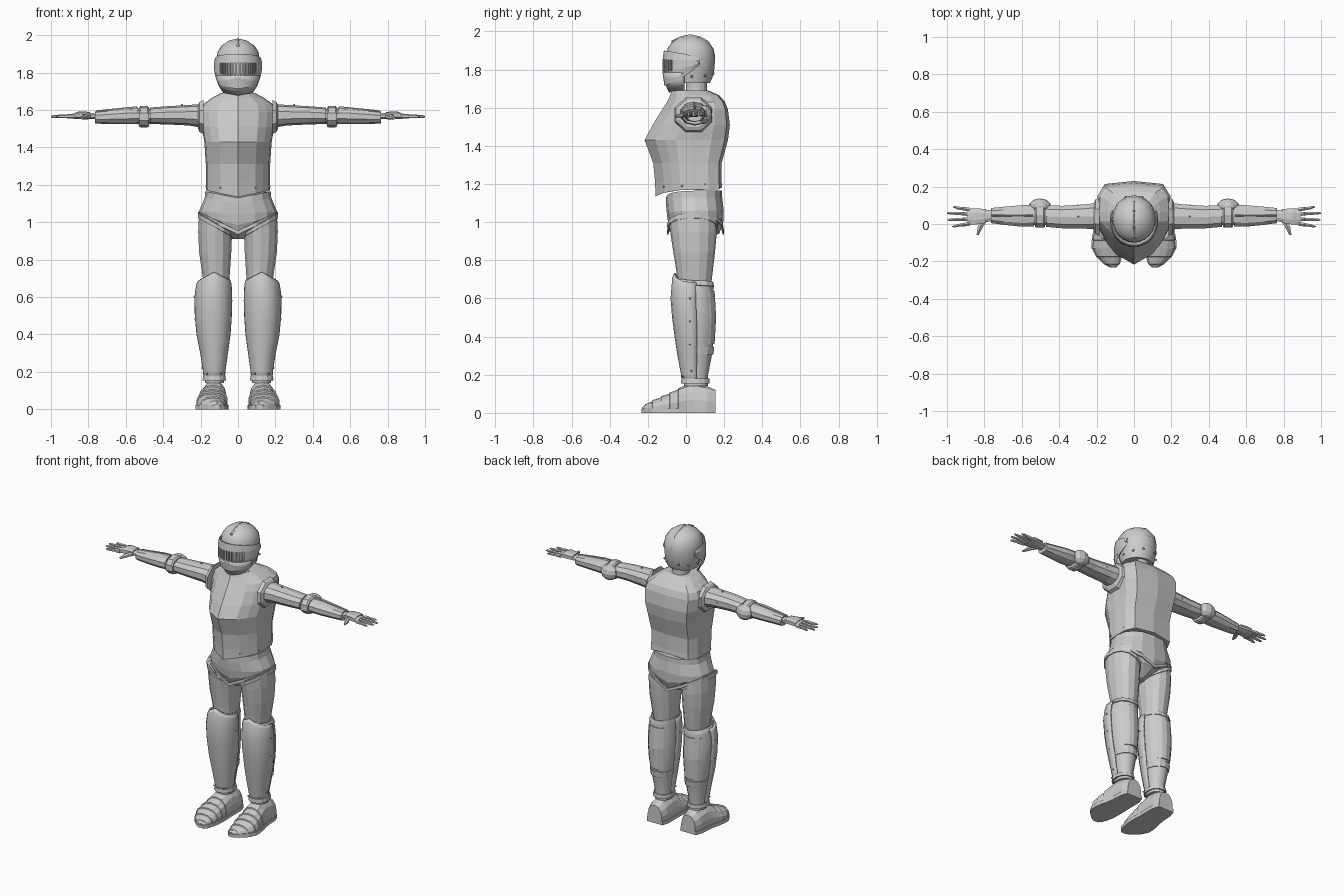
import bpy, bmesh
from math import sin, cos, pi, radians
from mathutils import Vector, Matrix


def finish(name, bm, mirror=False, thick=0, smooth=0):
    bmesh.ops.recalc_face_normals(bm, faces=bm.faces)
    me = bpy.data.meshes.new(name)
    bm.to_mesh(me)
    bm.free()
    ob = bpy.data.objects.new(name, me)
    bpy.context.collection.objects.link(ob)
    if smooth:
        bpy.ops.object.select_all(action='DESELECT')
        ob.select_set(True)
        bpy.context.view_layer.objects.active = ob
        bpy.ops.object.shade_smooth_by_angle(angle=radians(smooth))
    if thick:
        s = ob.modifiers.new("thickness", 'SOLIDIFY')
        s.thickness = thick
    if mirror:
        ob.modifiers.new("mirror", 'MIRROR')
    return ob


def arc(n, a0=-90, a1=270, p=1.0):
    """Unit section; p < 1 makes it boxier. A full turn is left open at the end."""
    k = n if a1 - a0 >= 360 else n - 1
    pw = lambda c: (1 if c > 0 else -1) * abs(c) ** p
    an = [radians(a0 + (a1 - a0) * i / k) for i in range(n)]
    return [(pw(cos(a)), pw(sin(a))) for a in an]


def loft(name, rings, sec, order=(0, 1, 2), closed=True, caps=True, **kw):
    """Ring: w, centre u, radius u, v low, v high, tilt, front-centre lift, back-centre lift."""
    bm = bmesh.new()
    loops = []
    for w, cu, ru, lo, hi, *ex in rings:
        tilt, cf, cb = (ex + [0, 0, 0])[:3]
        row = []
        for u, v in sec:
            ww = w + tilt * u + (cf if v < 0 else cb) * (1 - abs(u))
            p = (cu + ru * u, (lo + hi) / 2 + v * (hi - lo) / 2, ww)
            row.append(bm.verts.new([p[i] for i in order]))
        loops.append(row)
    n = len(sec)
    for a, b in zip(loops, loops[1:]):
        for i in range(n if closed else n - 1):
            j = (i + 1) % n
            bm.faces.new((a[i], a[j], b[j], b[i]))
    if caps and closed:
        bm.faces.new(loops[0])
        bm.faces.new(loops[-1])
    return finish(name, bm, **kw)


def rivets(name, points, r=.006):
    bm = bmesh.new()
    for p in points:
        bmesh.ops.create_icosphere(bm, subdivisions=1, radius=r, matrix=Matrix.Translation(p))
    return finish(name, bm, mirror=True)


ALONG_X, ALONG_Y = (2, 0, 1), (0, 2, 1)

# Breastplate and backplate with keeled front, flat back
half = [(.55, -.74), (.78, -.5), (.96, -.25), (1, .1), (.97, .6), (.8, .92)]
chest = [(0, -1)] + half + [(0, 1)] + [(-x, y) for x, y in reversed(half)]
loft("cuirass", [(1.17, 0, .172, -.16, .19, 0, -.035, .015), (1.21, 0, .172, -.162, .187),
                 (1.31, 0, .172, -.172, .187), (1.43, 0, .18, -.217, .22),
                 (1.51, 0, .195, -.175, .23), (1.59, 0, .20, -.125, .22),
                 (1.63, 0, .187, -.1, .205), (1.665, 0, .14, -.083, .175),
                 (1.69, 0, .092, -.075, .12)], chest)

# Fauld / hip armour cut away for the legs
hip = arc(16, p=.85)
loft("hip_plate", [(1.165, 0, .175, -.105, .19, 0, -.035, 0), (1.13, 0, .178, -.105, .19, 0, -.035, 0),
                   (1.06, 0, .208, -.1, .198, 0, -.02, 0), (1.035, 0, .208, -.092, .195, 0, -.05, -.04),
                   (.99, 0, .13, -.075, .175, 0, -.05, -.05), (.91, 0, .03, -.03, .09)], hip)
loft("hip_rim", [(1.055, 0, .214, -.1, .2, 0, -.1, -.1), (1.035, 0, .214, -.1, .2, 0, -.1, -.1)],
     hip, caps=False, thick=.008)

# Neck
rnd = arc(16)
loft("neck", [(1.65, 0, .058, -.01, .115), (1.70, 0, .054, 0, .11), (1.78, 0, .054, 0, .11)], rnd)

# Helmet skull, chin guard and slotted visor
loft("helmet_skull", [(1.73, 0, .098, -.06, .125), (1.775, 0, .108, -.09, .146), (1.86, 0, .117, -.1, .153),
                      (1.91, 0, .11, -.098, .145), (1.945, 0, .087, -.072, .118),
                      (1.97, 0, .05, -.03, .075), (1.98, 0, .012, .01, .033)], arc(24), smooth=40)
loft("helmet_comb", [(-.075, 0, .009, 1.93, 1.952), (-.03, 0, .009, 1.95, 1.975), (.02, 0, .009, 1.96, 1.985),
                     (.075, 0, .009, 1.95, 1.974), (.12, 0, .009, 1.92, 1.948), (.152, 0, .009, 1.85, 1.88)],
     arc(6), ALONG_Y)
loft("chin_guard", [(1.695, 0, .075, -.083, .07, 0, -.015, .04), (1.735, 0, .1, -.108, .09),
                    (1.785, 0, .115, -.118, .1)], arc(15, 180, 360), closed=False, thick=.006, smooth=40)
bm = bmesh.new()
front, pivot, swell = [1.9, 1.852, 1.785, 1.715], [1.862, 1.85, 1.835, 1.822], [.95, 1, 1, .93]
cols, grid = 57, []
for r in range(4):
    row = []
    for i in range(cols + 1):
        a = radians(-112 + 224 * i / cols)
        t = (abs(a) / radians(112)) ** 2
        row.append(bm.verts.new((.129 * swell[r] * sin(a), .02 - .143 * swell[r] * cos(a),
                                 front[r] + (pivot[r] - front[r]) * t)))
    grid.append(row)
for r in range(3):
    for i in range(cols):
        if r == 1 and i % 2 == 0 and abs(i - cols // 2) < 13:
            continue
        bm.faces.new((grid[r][i], grid[r][i + 1], grid[r + 1][i + 1], grid[r + 1][i]))
finish("visor", bm, thick=.006)
rivets("helmet_rivets", [(.119, .06, 1.842), (.108, .03, 1.765), (.09, .1, 1.77), (.045, .143, 1.78)], .008)

# Arms: shoulder ring, upper arm, forearm, elbow guard
oct8 = arc(8, -67.5, 292.5)
arm = arc(10, p=.9)
loft("shoulder_ring", [(.185, .04, .108, 1.465, 1.66), (.205, .04, .1, 1.475, 1.65), (.214, .04, .08, 1.495, 1.635)],
     oct8, ALONG_X, mirror=True)
loft("upper_arm", [(.19, .042, .075, 1.505, 1.632), (.26, .04, .068, 1.517, 1.627), (.38, .037, .063, 1.523, 1.62),
                   (.47, .042, .06, 1.525, 1.613)], arm, ALONG_X, mirror=True)
loft("elbow_joint", [(.46, .045, .053, 1.53, 1.605), (.55, .045, .053, 1.53, 1.605)], arm, ALONG_X, mirror=True)
loft("elbow_band", [(.476, .047, .066, 1.513, 1.612), (.485, .047, .07, 1.507, 1.622),
                    (.521, .047, .07, 1.507, 1.622), (.53, .047, .066, 1.513, 1.612)], arm, ALONG_X, mirror=True)
bm = bmesh.new()
bmesh.ops.create_uvsphere(bm, u_segments=10, v_segments=6, radius=1,
                          matrix=Matrix.Translation((.503, .095, 1.565)) @ Matrix.Diagonal((.06, .042, .05, 1)))
finish("elbow_cap", bm, mirror=True)
loft("forearm", [(.535, .045, .06, 1.525, 1.613), (.6, .043, .06, 1.525, 1.611), (.7, .044, .05, 1.526, 1.6),
                 (.765, .045, .042, 1.527, 1.593)], arm, ALONG_X, mirror=True)
loft("forearm_seam", [(.54, .045, .006, 1.605, 1.62), (.76, .045, .006, 1.585, 1.598)], arc(4), ALONG_X, mirror=True)

# Gauntlets: hand, fingers and thumb
loft("hand", [(.755, .045, .03, 1.55, 1.583), (.79, .043, .036, 1.55, 1.585), (.84, .04, .045, 1.55, 1.588),
              (.89, .04, .048, 1.553, 1.58)], oct8, ALONG_X, mirror=True)
loft("hand_plate", [(.79, .043, .04, 1.567, 1.591), (.85, .04, .047, 1.567, 1.593), (.87, .04, .048, 1.565, 1.587)],
     oct8, ALONG_X, mirror=True)
for k, (y, tip) in enumerate([(.001, .972), (.027, .997), (.053, 1.0), (.077, .968)]):
    d = (y - .04) * .12
    loft(f"finger_{k + 1}", [(.88, y, .012, 1.553, 1.578), (.91, y + d, .011, 1.555, 1.58),
                             (.914, y + d, .0095, 1.556, 1.576), (.945, y + 2 * d, .009, 1.556, 1.576),
                             (tip - .012, y + 3 * d, .007, 1.557, 1.572), (tip, y + 3 * d, .003, 1.561, 1.568)],
         arc(6), ALONG_X, mirror=True)
loft("thumb", [(.02, .80, .02, 1.55, 1.578), (-.012, .82, .017, 1.548, 1.574), (-.035, .828, .012, 1.548, 1.568),
               (-.058, .836, .007, 1.55, 1.562)], arc(6), ALONG_Y, mirror=True)

# Thigh armour
leg = arc(14, p=.92)
loft("thigh_plate", [(1.0, .12, .09, -.09, .16, .05), (.93, .123, .092, -.08, .16, .02), (.84, .122, .088, -.066, .152),
                     (.74, .118, .077, -.05, .14), (.66, .115, .068, -.042, .13)], leg, mirror=True)
loft("thigh_rim", [(.993, .12, .096, -.1, .168, .055), (.972, .121, .096, -.098, .168, .05)],
     leg, caps=False, mirror=True, thick=.008)
loft("knee_rim", [(.695, .122, .082, -.058, .143, 0, .035, -.01), (.67, .127, .09, -.066, .148, 0, .035, -.01)],
     leg, caps=False, mirror=True, thick=.008)

# Lower leg: full greave, raised front plate with peaked knee, calf plate and strap
loft("greave", [(.675, .125, .084, -.058, .143), (.61, .131, .093, -.07, .145), (.5, .131, .092, -.062, .152),
                (.4, .13, .084, -.05, .147), (.3, .127, .068, -.036, .135), (.2, .126, .053, -.018, .116),
                (.14, .126, .052, -.01, .115)], leg, mirror=True, smooth=35)
loft("greave_front", [(.685, .127, .09, -.062, .14, 0, .05), (.665, .129, .096, -.072, .145, 0, .045),
                      (.6, .132, .102, -.081, .148), (.5, .132, .1, -.073, .15), (.4, .131, .092, -.06, .145),
                      (.3, .128, .075, -.045, .132), (.2, .127, .06, -.026, .115), (.155, .127, .058, -.018, .115)],
     arc(11, 172, 368, .95), closed=False, mirror=True, thick=.008, smooth=35)
loft("calf_plate", [(.64, .13, .085, -.05, .15), (.5, .131, .088, -.05, .158), (.36, .129, .076, -.04, .15)],
     arc(7, 30, 150), closed=False, mirror=True, thick=.007)
loft("calf_strap", [(.345, .128, .077, -.04, .148), (.305, .127, .072, -.036, .143)], leg, caps=False, mirror=True,
     thick=.006)
loft("ankle_rim", [(.18, .127, .061, -.024, .122), (.155, .127, .064, -.026, .124)], leg, caps=False, mirror=True,
     thick=.007)

# Articulated foot armour: each plate steps down over the next one
shoe = [(-1, -1), (1, -1), (1, -.2), (.85, .4), (.5, .85), (0, 1), (-.5, .85), (-.85, .4), (-1, -.2)]
plates = [(.155, .125, .052, .12), (.11, .126, .066, .14), (.04, .128, .068, .155), (.0, .131, .071, .147)]
lames = [(-.04, .135, .077, .126), (-.085, .139, .081, .104), (-.13, .14, .08, .085),
         (-.175, .133, .064, .064), (-.215, .118, .036, .042)]
for y, c, w, h in lames:
    plates += [(y, c, w + .002, h + .003), (y - .002, c, w - .003, h - .004)]
plates.append((-.23, .112, .014, .028))
loft("foot_armour", [(y, c, w, .01, h) for y, c, w, h in plates], shoe, ALONG_Y, mirror=True)
loft("sole", [(y, c, w + .006, 0, .024) for y, c, w, h in plates if w > .01][:4]
     + [(y, c, w + .006, 0, .024) for y, c, w, h in lames] + [(-.233, .112, .017, 0, .02)],
     [(-1, -1), (1, -1), (1, 1), (-1, 1)], ALONG_Y, mirror=True)

# Rivets
rivets("armour_rivets", [(.094, -.116, 1.185), (.168, -.02, 1.19), (.165, .1, 1.2), (.3, .04, 1.627),
                         (.3, .1, 1.575), (.7, .045, 1.6), (.19, -.045, .66), (.07, -.045, .66),
                         (.232, .02, .6), (.228, .02, .48), (.21, .02, .36), (.19, .03, .22),
                         (.034, .02, .58), (.045, .02, .4), (.09, -.02, .19), (.165, -.015, .19)])
